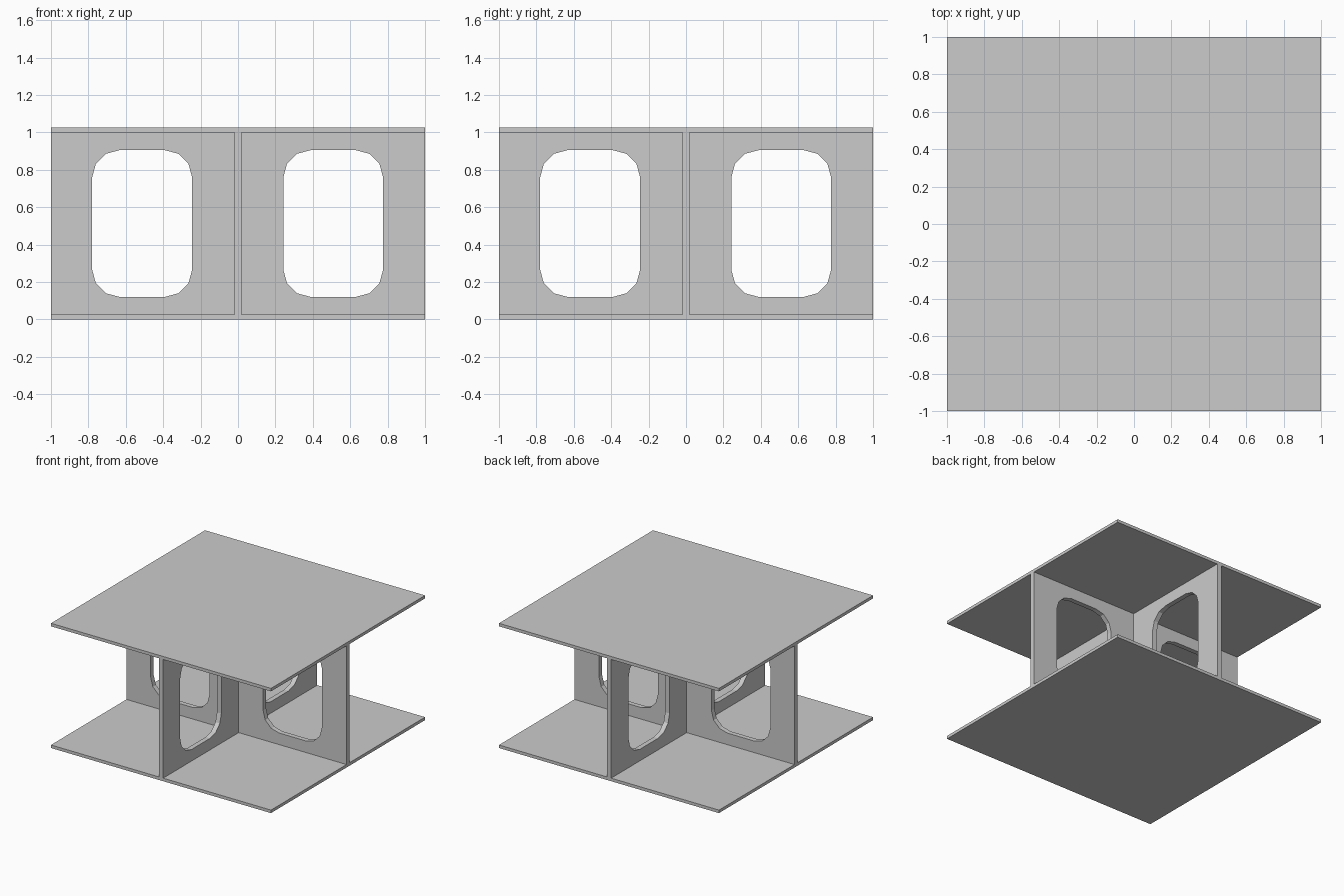
import bpy, bmesh, math
from mathutils import Matrix

if "Cube" in bpy.data.objects:
    bpy.data.objects.remove(bpy.data.objects["Cube"])

PLATE = 0.025     # plate thickness
HALF = 0.02       # half panel thickness
Z0, Z1 = PLATE, 1.0


def plate(name, z):
    bm = bmesh.new()
    bmesh.ops.create_cube(bm, size=1, matrix=Matrix.Translation((0, 0, z + PLATE / 2))
                          @ Matrix.Diagonal((2, 2, PLATE, 1)))
    me = bpy.data.meshes.new(name)
    bm.to_mesh(me)
    bm.free()
    bpy.context.collection.objects.link(bpy.data.objects.new(name, me))


def opening(x0, x1, z0=0.12, z1=0.905, r=0.147, seg=3):
    # rectangle with three-sided rounded corners
    corners = [(x1 - r, z1 - r), (x0 + r, z1 - r), (x0 + r, z0 + r), (x1 - r, z0 + r)]
    return [(cx + r * math.cos(a), cz + r * math.sin(a))
            for q, (cx, cz) in enumerate(corners)
            for a in [math.pi / 2 * (q + i / seg) for i in range(seg + 1)]]


def panel(name, x0, x1, holes, turn):
    # filled outline with openings, extruded and stood upright
    cu = bpy.data.curves.new(name + "_outline", 'CURVE')
    cu.dimensions = '2D'
    cu.fill_mode = 'BOTH'
    cu.extrude = HALF
    for loop in [[(x0, Z0), (x1, Z0), (x1, Z1), (x0, Z1)]] + holes:
        sp = cu.splines.new('POLY')
        sp.points.add(len(loop) - 1)
        for p, (x, z) in zip(sp.points, loop):
            p.co = (x, z, 0, 1)
        sp.use_cyclic_u = True
    tmp = bpy.data.objects.new(name + "_outline", cu)
    bpy.context.collection.objects.link(tmp)
    dg = bpy.context.evaluated_depsgraph_get()
    me = bpy.data.meshes.new_from_object(tmp.evaluated_get(dg))
    bpy.data.objects.remove(tmp)
    me.name = name
    bm = bmesh.new()
    bm.from_mesh(me)
    bmesh.ops.remove_doubles(bm, verts=bm.verts, dist=1e-4)
    bmesh.ops.transform(bm, verts=bm.verts, matrix=Matrix.Rotation(turn, 4, 'Z')
                        @ Matrix.Rotation(math.pi / 2, 4, 'X'))
    bmesh.ops.recalc_face_normals(bm, faces=bm.faces)
    for f in bm.faces:
        f.smooth = False
    bm.to_mesh(me)
    bm.free()
    bpy.context.collection.objects.link(bpy.data.objects.new(name, me))


# top and bottom plates
plate("bottom_plate", 0)
plate("top_plate", Z1)

# crossed dividers: one full width, two wings meeting it
left, right = opening(-0.78, -0.245), opening(0.242, 0.776)
panel("cross_divider", -1, 1, [left, right], 0)
panel("front_divider", -1, -HALF, [left], math.pi / 2)
panel("back_divider", HALF, 1, [right], math.pi / 2)
